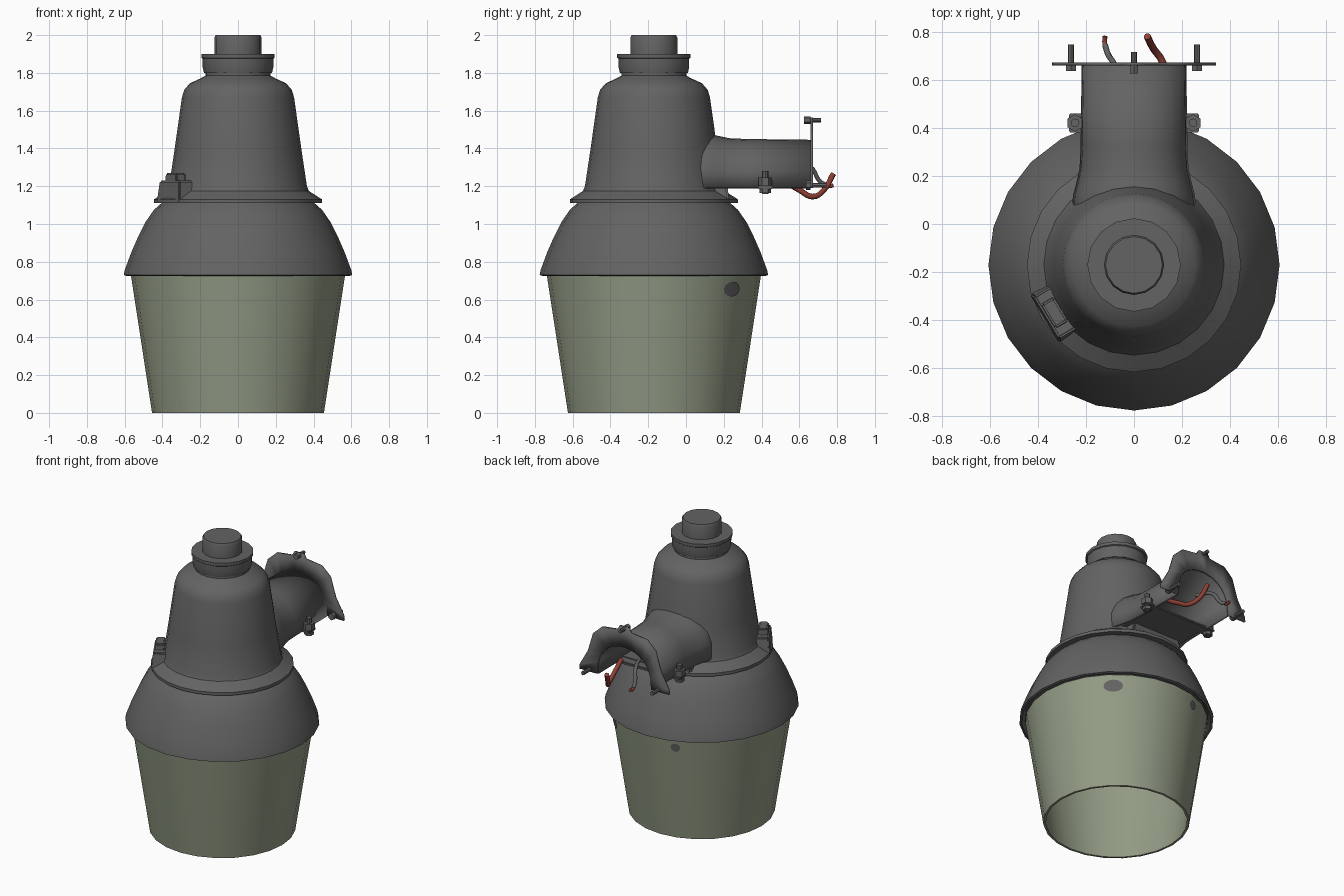
import bpy, bmesh
from math import sin, cos, pi, radians
from mathutils import Vector, Matrix

old = bpy.data.objects.get("Cube")
if old:
    bpy.data.objects.remove(old, do_unlink=True)

CY = -0.17          # lamp axis
made = []


def material(name, rgb):
    m = bpy.data.materials.new(name)
    m.use_nodes = True
    m.diffuse_color = (*rgb, 1)
    m.node_tree.nodes["Principled BSDF"].inputs["Base Color"].default_value = (*rgb, 1)
    return m


grey = material("dark grey metal", (0.125, 0.125, 0.125))
green = material("pale green glass", (0.29, 0.33, 0.235))
red = material("red wire", (0.27, 0.05, 0.035))


def finish(name, bm, mat):
    bmesh.ops.remove_doubles(bm, verts=bm.verts, dist=0.0005)
    bmesh.ops.recalc_face_normals(bm, faces=bm.faces)
    me = bpy.data.meshes.new(name)
    bm.to_mesh(me)
    bm.free()
    me.materials.append(mat)
    ob = bpy.data.objects.new(name, me)
    bpy.context.collection.objects.link(ob)
    made.append(ob)
    return ob


def lathe(name, profile, mat, steps=24):
    """Turn (radius, z) points around the lamp axis."""
    bm = bmesh.new()
    vs = [bm.verts.new((r, CY, z)) for r, z in profile]
    es = [bm.edges.new(p) for p in zip(vs, vs[1:])]
    bmesh.ops.spin(bm, geom=vs + es, cent=(0, CY, 0), axis=(0, 0, 1),
                   angle=2 * pi, steps=steps)
    return finish(name, bm, mat)


def rod(name, a, b, r, sides=8):
    a, b = Vector(a), Vector(b)
    d = b - a
    bm = bmesh.new()
    m = Matrix.Translation((a + b) / 2) @ d.to_track_quat('Z', 'Y').to_matrix().to_4x4()
    bmesh.ops.create_cone(bm, cap_ends=True, segments=sides, radius1=r, radius2=r,
                          depth=d.length, matrix=m)
    return finish(name, bm, grey)


def box(name, loc, size, turn=0, bevel=0.0, taper=1.0):
    bm = bmesh.new()
    bmesh.ops.create_cube(bm, size=1)
    for v in bm.verts:
        if v.co.z > 0:
            v.co.x *= taper
            v.co.y *= taper
        v.co = v.co * Vector(size)
    if bevel:
        bmesh.ops.bevel(bm, geom=bm.edges[:], offset=bevel, segments=2, affect='EDGES')
    bmesh.ops.transform(bm, verts=bm.verts,
                        matrix=Matrix.Translation(loc) @ Matrix.Rotation(turn, 4, 'Z'))
    return finish(name, bm, grey)


def tube(name, pts, r, mat):
    cu = bpy.data.curves.new(name, 'CURVE')
    cu.dimensions = '3D'
    cu.bevel_depth, cu.bevel_resolution, cu.resolution_u = r, 2, 5
    cu.use_fill_caps = True
    sp = cu.splines.new('BEZIER')
    sp.bezier_points.add(len(pts) - 1)
    for p, co in zip(sp.bezier_points, pts):
        p.co = co
        p.handle_left_type = p.handle_right_type = 'AUTO'
    cu.materials.append(mat)
    bpy.context.collection.objects.link(bpy.data.objects.new(name, cu))


def arch(bm, y, width, height, count):
    """A row of points over a rounded arch standing on the arm's lower edge."""
    angles = [pi * i / (count - 1) for i in range(count)]
    return [bm.verts.new((width * cos(t), y, 1.19 + height * abs(sin(t)) ** .75))
            for t in angles]


def bridge(bm, a, b):
    for i in range(len(a) - 1):
        bm.faces.new((a[i], a[i + 1], b[i + 1], b[i]))


def thicken(ob, thickness, offset):
    mod = ob.modifiers.new("wall", 'SOLIDIFY')
    mod.thickness, mod.offset = thickness, offset


# Glass shade, open below, with a thin wall
lathe("glass_refractor", [(.555, .74), (.567, .73), (.455, .0), (.44, .0), (.55, .73)], green)

# Metal dome over the glass
lathe("dome_shade", [(0, .745), (.57, .745), (.59, .725), (.605, .73), (.60, .755), (.565, .85),
                     (.53, .93), (.49, 1.01), (.445, 1.075), (.40, 1.115), (0, 1.115)], grey)

# Tapered ballast housing with flared foot and rounded shoulder
lathe("ballast_housing", [(0, 1.11), (.445, 1.11), (.445, 1.13), (.375, 1.175), (.365, 1.20),
                          (.335, 1.40), (.297, 1.67), (.285, 1.71), (.255, 1.745),
                          (.20, 1.77), (.172, 1.785), (.172, 1.82), (0, 1.82)], grey)

# Light sensor socket and plug on top
lathe("sensor_socket", [(0, 1.80), (.18, 1.80), (.187, 1.83), (.187, 1.875),
                        (.194, 1.88), (.194, 1.90), (0, 1.90)], grey, 16)
lathe("sensor_plug", [(.125, 1.89), (.125, 1.985), (.118, 2.0), (0, 2.0)], grey, 16)

# Latch on the flared foot
turn = radians(211)
for name, dist, z, size, taper in (("latch_base", .37, 1.17, (.13, .24, .12), .85),
                                   ("latch_tab", .385, 1.24, (.065, .12, .06), .95)):
    box(name, (dist * cos(turn), CY + dist * sin(turn), z), size, turn, .008, taper)

# Half-pipe side arm, flaring where it meets the housing
bm = bmesh.new()
rows = [arch(bm, y, .222 * k, .26 * (.2 + .8 * k), 13)
        for y, k in ((-.02, 1.2), (.12, 1.14), (.17, 1.08), (.23, 1.02), (.32, 1.0), (.66, .98))]
for a, b in zip(rows, rows[1:]):
    bridge(bm, a, b)
thicken(finish("side_arm", bm, grey), .02, -1)

# Arm floor and fillet below it
box("arm_floor", (0, .24, 1.20), (.42, .32, .02))
box("arm_root", (0, .13, 1.155), (.40, .20, .09), 0, .01, .9)

# Arch-shaped mounting flange
half = [(.34, 1.19), (.335, 1.225), (.275, 1.33), (.235, 1.46), (.17, 1.52), (.05, 1.535),
        (.035, 1.565)]
outline = half + [(-x, z) for x, z in reversed(half)]
bm = bmesh.new()
bridge(bm, [bm.verts.new((x, .665, z)) for x, z in outline],
       arch(bm, .665, .205, .235, len(outline)))
thicken(finish("mounting_flange", bm, grey), .014, 0)

# Clamp strap under the arm
box("clamp_strap", (0, .42, 1.195), (.54, .08, .018), 0, .005)

# Paired bolts
for side, s in (("left", 1), ("right", -1)):
    x = .245 * s
    rod(side + "_clamp_bolt", (x, .42, 1.16), (x, .42, 1.28), .018)
    rod(side + "_clamp_nut", (x, .42, 1.205), (x, .42, 1.245), .036, 6)
    rod(side + "_clamp_head", (x, .42, 1.165), (x, .42, 1.185), .03, 6)
    x = .262 * s
    rod(side + "_flange_stud", (x, .64, 1.205), (x, .745, 1.205), .013)
    rod(side + "_flange_nut", (x, .635, 1.205), (x, .66, 1.205), .024, 6)
rod("top_flange_stud", (0, .64, 1.55), (0, .715, 1.55), .012)
rod("top_flange_nut", (0, .625, 1.55), (0, .66, 1.55), .02, 6)

# Wires hanging out of the arm
tube("red_lead", [(.14, .50, 1.24), (.13, .60, 1.18), (.12, .67, 1.145), (.08, .73, 1.18),
                  (.055, .78, 1.265)], .015, red)
tube("grey_lead", [(-.04, .55, 1.32), (-.08, .66, 1.30), (-.11, .71, 1.225), (-.12, .745, 1.205)],
     .012, grey)
tube("grey_lead_tip", [(-.12, .735, 1.207), (-.122, .76, 1.20), (-.12, .78, 1.205)], .01, red)


def glass_point(bm, angle, z):
    r = .458 + .153 * z
    return bm.verts.new((r * cos(angle), CY + r * sin(angle), z))


# Dark spots lying on the glass
for name, deg, z, w, h in (("large_glass_spot", 48, .655, .11, .04),
                           ("small_glass_spot", 108, .665, .055, .03)):
    bm = bmesh.new()
    centre = glass_point(bm, radians(deg), z)
    ring = [glass_point(bm, radians(deg) + w * cos(pi * i / 6), z + h * sin(pi * i / 6))
            for i in range(12)]
    for a, b in zip(ring, ring[1:] + ring[:1]):
        bm.faces.new((a, b, centre))
    finish(name, bm, grey)

# Smooth shading with crisp edges
bpy.ops.object.select_all(action='DESELECT')
for ob in made:
    ob.select_set(True)
bpy.context.view_layer.objects.active = made[0]
bpy.ops.object.shade_smooth_by_angle(angle=radians(35))
